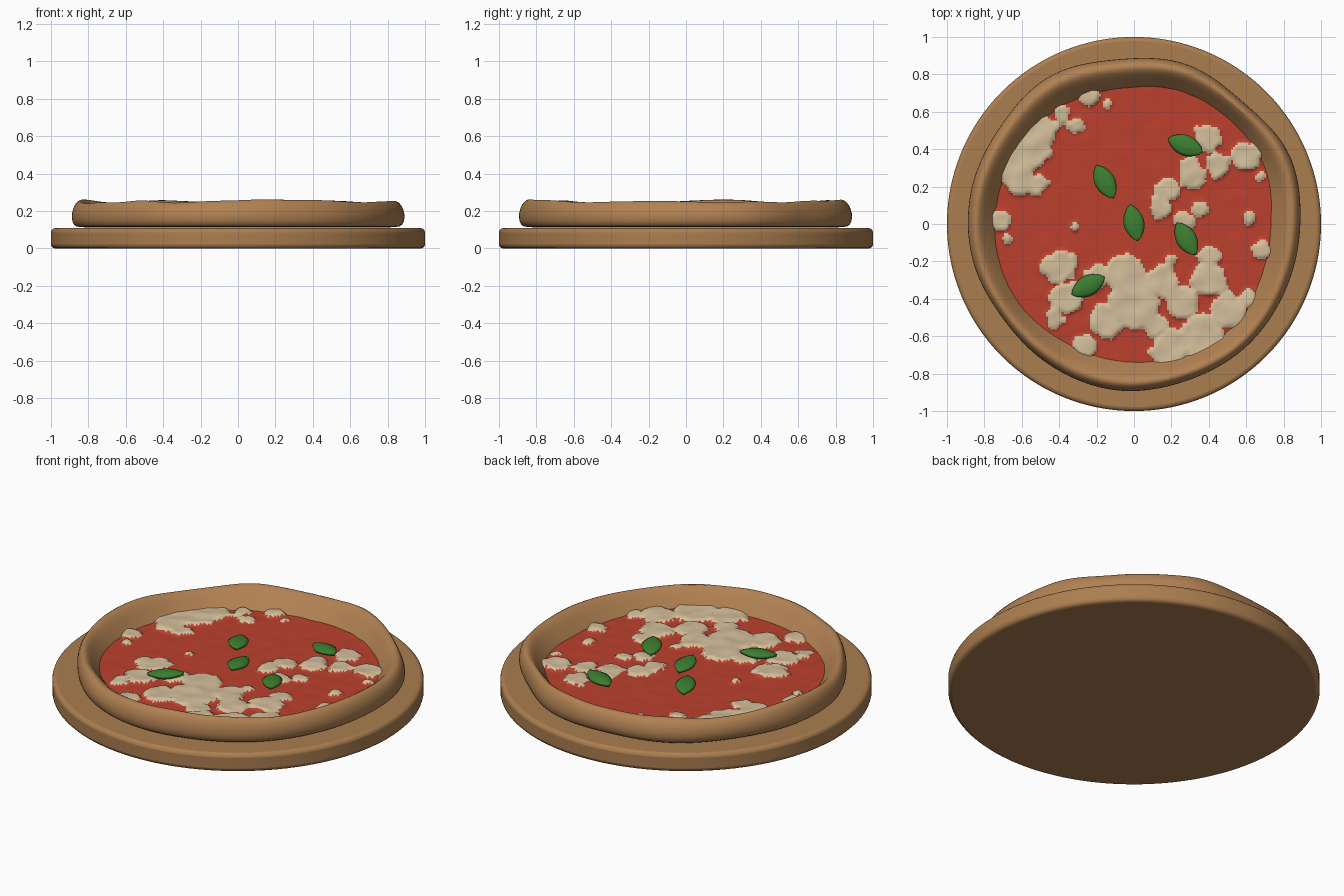
import bpy, bmesh
from math import sin, cos, pi, tau, hypot, radians
from mathutils import Vector, Matrix, noise

old = bpy.data.objects.get("Cube")
if old:
    bpy.data.objects.remove(old, do_unlink=True)


def material(name, rgb):
    m = bpy.data.materials.new(name)
    m.use_nodes = True
    m.diffuse_color = (*rgb, 1)
    bsdf = m.node_tree.nodes["Principled BSDF"]
    bsdf.inputs["Base Color"].default_value = (*rgb, 1)
    bsdf.inputs["Roughness"].default_value = 0.8
    return m


wood = material("board_wood", (0.41, 0.21, 0.08))
dough = material("baked_crust", (0.44, 0.22, 0.085))
sauce_red = material("tomato_red", (0.50, 0.052, 0.027))
cheese_cream = material("cheese_cream", (0.66, 0.52, 0.33))
leaf_green = material("leaf_green", (0.045, 0.21, 0.03))


def add_object(name, bm, *mats):
    bmesh.ops.recalc_face_normals(bm, faces=bm.faces)
    mesh = bpy.data.meshes.new(name)
    bm.to_mesh(mesh)
    bm.free()
    for m in mats:
        mesh.materials.append(m)
    ob = bpy.data.objects.new(name, mesh)
    bpy.context.collection.objects.link(ob)
    return ob


def smooth(ob, angle=40):
    bpy.ops.object.select_all(action="DESELECT")
    ob.select_set(True)
    bpy.context.view_layer.objects.active = ob
    bpy.ops.object.shade_smooth_by_angle(angle=radians(angle))


def ring_value(values, a):
    """Smooth closed interpolation of evenly spaced values around a circle."""
    n = len(values)
    f = (a / tau) % 1 * n
    i, t = int(f), f % 1
    p, q, r, s = (values[(i + k) % n] for k in (-1, 0, 1, 2))
    return q + t / 2 * (r - p + t * (2 * p - 5 * q + 4 * r - s + t * (3 * (q - r) + s - p)))


# Round wooden board
bm = bmesh.new()
bmesh.ops.create_cone(bm, cap_ends=True, segments=128, radius1=1, radius2=1, depth=0.108,
                      matrix=Matrix.Translation((0, 0, 0.054)))
board = add_object("round_board", bm, wood)
bevel = board.modifiers.new("rounded_rim", "BEVEL")
bevel.width, bevel.segments, bevel.limit_method = 0.022, 3, "ANGLE"
smooth(board)

# Wobbly raised crust: one section swept between an inner and an outer outline
OUTER = [.89, .91, .875, .90, .885, .91, .885, .89, .885, .865, .88, .895, .885, .89, .885]
INNER = [.73, .76, .755, .75, .725, .735, .735, .74, .745, .745, .73, .735, .745, .76, .735]
SECTION = [(-.08, .13), (.1, .112), (.75, .112), (.94, .122), (1.02, .165), (.97, .21),
           (.82, .25), (.64, .255), (.42, .225), (.18, .18), (0, .15)]
STEPS = 100
bm = bmesh.new()
rings = []
for k in range(STEPS):
    a = tau * k / STEPS
    ro, ri = ring_value(OUTER, a), ring_value(INNER, a)
    lift = 1 + 0.22 * noise.noise(Vector((3 * cos(a), 3 * sin(a), 0.4)))
    ring = []
    for t, z in SECTION:
        r = ri + (ro - ri) * t
        if z > 0.17:
            z = 0.17 + (z - 0.17) * lift
        ring.append(bm.verts.new((r * cos(a), r * sin(a), z)))
    rings.append(ring)
n = len(SECTION)
for k in range(STEPS):
    p, q = rings[k], rings[(k + 1) % STEPS]
    for j in range(n):
        bm.faces.new((p[j], q[j], q[(j + 1) % n], p[(j + 1) % n]))
crust = add_object("crust", bm, dough)
crust.modifiers.new("soft_dough", "SUBSURF").levels = 1
crust.modifiers["soft_dough"].render_levels = 1
smooth(crust, 60)

# Melted cheese patches, x, y, radius
PATCHES = [
    (-.62, .26, .1), (-.52, .22, .06), (-.57, .38, .12), (-.5, .5, .09), (-.38, .6, .05),
    (-.24, .69, .06), (-.31, .53, .04), (-.14, .64, .03), (-.71, .02, .05), (-.67, -.08, .03),
    (-.32, -.02, .02), (.4, .46, .07), (.6, .36, .08), (.46, .31, .07), (.31, .27, .08),
    (.18, .19, .06), (.14, .08, .06), (.67, .26, .03), (.34, .08, .04), (.27, .01, .06),
    (.62, .04, .03), (.66, -.14, .05), (.2, -.19, .03), (-.4, -.23, .09), (-.35, -.4, .09),
    (-.42, -.5, .06), (-.2, -.29, .07), (-.05, -.27, .11), (0, -.42, .14), (-.15, -.52, .09),
    (-.25, -.65, .06), (.15, -.31, .09), (.12, -.55, .07), (.2, -.66, .11), (.36, -.6, .12),
    (.26, -.42, .09), (.4, -.3, .1), (.4, -.17, .06), (.5, -.46, .1), (.61, -.39, .05)]


def cheese_depth(x, y):
    """Positive inside a ragged cheese patch."""
    wobble = noise.noise(Vector((9 * x, 9 * y, 1))) + 0.6 * noise.noise(Vector((24 * x, 24 * y, 5)))
    return max(r - hypot(x - px, y - py) for px, py, r in PATCHES) + 0.03 * wobble


# Sauce and cheese as one surface, raised and coloured where cheese lies
bm = bmesh.new()
bmesh.ops.create_grid(bm, x_segments=136, y_segments=136, size=0.8)
bmesh.ops.delete(bm, geom=[v for v in bm.verts if v.co.xy.length > 0.8], context="VERTS")
for v in bm.verts:
    x, y = v.co.xy
    rise = min(max(cheese_depth(x, y) / 0.025 + 0.4, 0), 1)
    bump = noise.noise(Vector((12 * x, 12 * y, 8)))
    v.co.z = 0.152 + 0.003 * bump + 0.017 * rise * rise * (3 - 2 * rise) * (1 + 0.3 * bump)
for f in bm.faces:
    c = f.calc_center_median()
    f.material_index = int(cheese_depth(c.x, c.y) > 0)
topping = add_object("sauce_and_cheese", bm, sauce_red, cheese_cream)
smooth(topping, 60)


# Basil leaves: pointed, arched and thickened
def leaf(name, x, y, turn):
    bm = bmesh.new()
    rows, cols = 12, 6
    bmesh.ops.create_grid(bm, x_segments=rows, y_segments=cols, size=1)
    for v in bm.verts:
        u, w = v.co.x, v.co.y
        half = 0.052 * cos(u * pi / 2) ** 0.8 if abs(u) < 0.999 else 0.0
        v.co = (0.098 * u, half * w, 0.014 * (1 - w * w) * (1 - u * u) + 0.006 * u)
    bmesh.ops.remove_doubles(bm, verts=bm.verts, dist=0.0005)
    ob = add_object(name, bm, leaf_green)
    ob.location = (x, y, 0.178)
    ob.rotation_euler.z = radians(turn)
    thick = ob.modifiers.new("leaf_thickness", "SOLIDIFY")
    thick.thickness, thick.offset = 0.018, 0
    smooth(ob)


for i, spot in enumerate([(-.155, .225, -62), (0, .005, -78), (.275, .42, -22),
                          (.28, -.08, -60), (-.245, -.33, 28)]):
    leaf(f"basil_leaf_{i + 1}", *spot)
